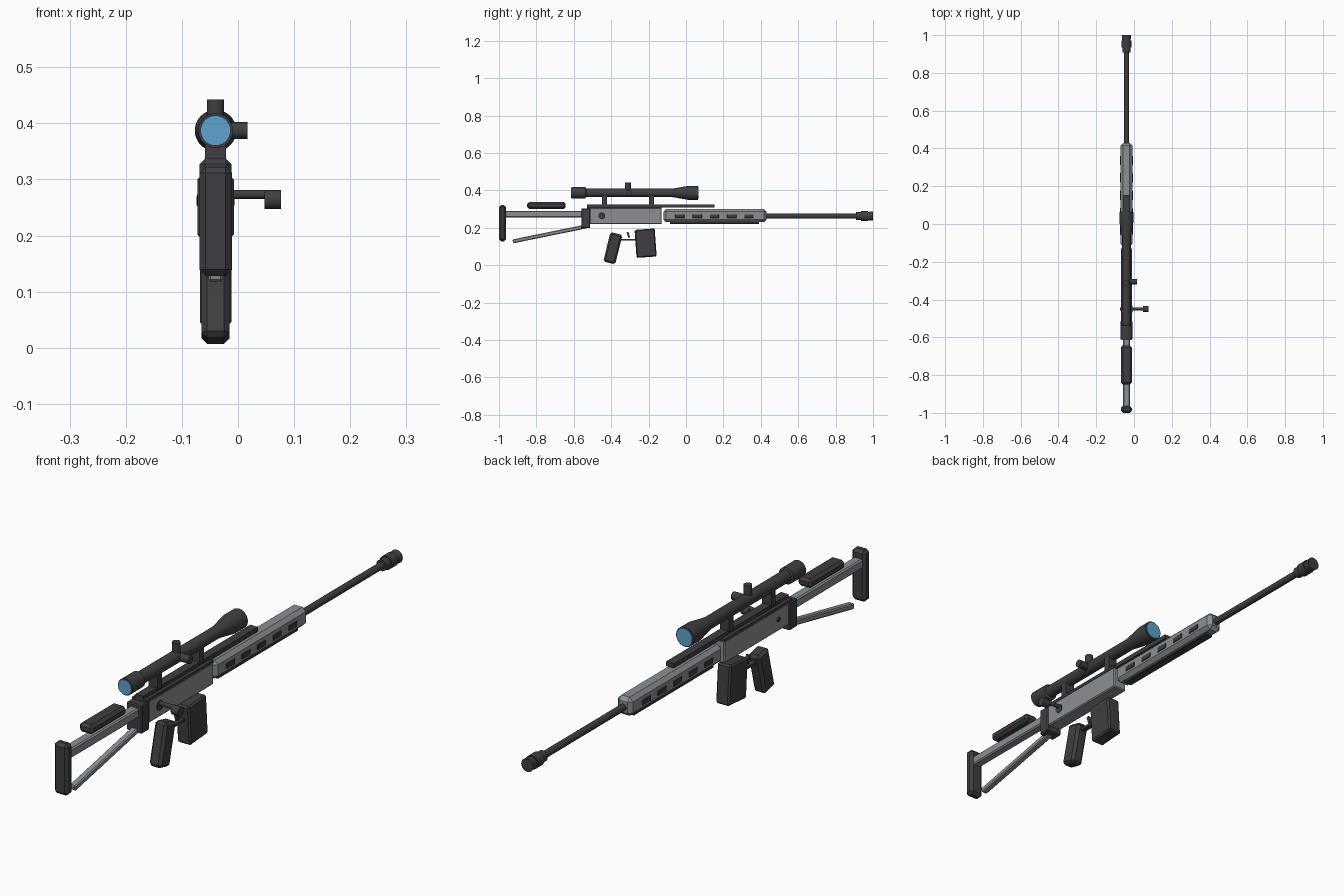
import bpy, bmesh, math
from mathutils import Matrix, Vector

cube = bpy.data.objects.get("Cube")
if cube:
    bpy.data.objects.remove(cube, do_unlink=True)

CX = -0.04  # centre plane of the rifle


def material(name, rgb):
    m = bpy.data.materials.new(name)
    m.use_nodes = True
    m.diffuse_color = (*rgb, 1)
    bsdf = next(n for n in m.node_tree.nodes if n.type == 'BSDF_PRINCIPLED')
    bsdf.inputs["Base Color"].default_value = (*rgb, 1)
    return m


DARK = material("dark gunmetal", (0.05, 0.048, 0.054))
GREY = material("grey metal", (0.26, 0.28, 0.30))
GLASS = material("blue glass", (0.11, 0.37, 0.61))


def finish(bm, name, mat, smooth=False):
    bmesh.ops.recalc_face_normals(bm, faces=bm.faces)
    mesh = bpy.data.meshes.new(name)
    bm.to_mesh(mesh)
    bm.free()
    mesh.materials.append(mat)
    ob = bpy.data.objects.new(name, mesh)
    bpy.context.collection.objects.link(ob)
    if smooth:
        bpy.ops.object.select_all(action='DESELECT')
        ob.select_set(True)
        bpy.context.view_layer.objects.active = ob
        bpy.ops.object.shade_smooth_by_angle(angle=math.radians(35))
    return ob


def box(name, mat, width, y, z, bevel=0.0, tilt=0.0, x=CX):
    """Chamfered box from its y and z extents, tilted about x."""
    bm = bmesh.new()
    bmesh.ops.create_cube(bm, size=1)
    bmesh.ops.scale(bm, vec=(width, y[1] - y[0], z[1] - z[0]), verts=bm.verts)
    if bevel:
        bmesh.ops.bevel(bm, geom=bm.edges[:], offset=bevel, segments=1, affect='EDGES')
    bmesh.ops.rotate(bm, matrix=Matrix.Rotation(math.radians(tilt), 3, 'X'), verts=bm.verts)
    bmesh.ops.translate(bm, vec=(x, sum(y) / 2, sum(z) / 2), verts=bm.verts)
    return finish(bm, name, mat)


def lathe(name, mat, profile, origin, axis='Y', sides=24):
    """Turned part from (position, radius) pairs along an axis, with closed ends."""
    bm = bmesh.new()
    rings = []
    for t, r in profile:
        ring = []
        for i in range(sides):
            a = math.tau * i / sides
            u, v = r * math.cos(a), r * math.sin(a)
            p = {'X': (t, u, v), 'Y': (u, t, v), 'Z': (u, v, t)}[axis]
            ring.append(bm.verts.new(Vector(p) + Vector(origin)))
        rings.append(ring)
    for a, b in zip(rings, rings[1:]):
        for i in range(sides):
            j = (i + 1) % sides
            bm.faces.new((a[i], a[j], b[j], b[i]))
    bm.faces.new(rings[0])
    bm.faces.new(rings[-1])
    return finish(bm, name, mat, True)


# Stock
box("butt_pad", DARK, 0.058, (-1.0, -0.963), (0.128, 0.322), 0.011)
box("stock_bar", GREY, 0.037, (-0.97, -0.55), (0.255, 0.291), 0.005)
box("stock_strut", GREY, 0.026, (-0.93, -0.53), (0.157, 0.178), 0.004, tilt=11.5)
box("cheek_rest", DARK, 0.057, (-0.85, -0.643), (0.302, 0.337), 0.01)

# Receiver
box("receiver_rear_block", DARK, 0.065, (-0.56, -0.513), (0.198, 0.304), 0.004)
box("receiver", GREY, 0.058, (-0.515, -0.13), (0.22, 0.304), 0.004)
box("receiver_top_plate", DARK, 0.058, (-0.53, -0.13), (0.302, 0.312))
box("top_rail", DARK, 0.032, (-0.53, 0.153), (0.308, 0.325))

# Handguard with a row of dark slots on both sides
box("handguard", GREY, 0.062, (-0.12, 0.43), (0.23, 0.3), 0.014)
box("handguard_underside", DARK, 0.034, (-0.085, 0.39), (0.22, 0.232), 0.002)
for side, label in ((1, "left"), (-1, "right")):
    for i in range(5):
        y = -0.033 + 0.0925 * i
        box(f"{label}_handguard_slot_{i + 1}", DARK, 0.008, (y - 0.025, y + 0.025),
            (0.252, 0.272), 0.002, x=CX + side * 0.03)

# Barrel and muzzle brake
AXIS_Z = 0.263
lathe("barrel", DARK, [(0.42, 0.013), (0.92, 0.013)], (CX, 0, AXIS_Z))
lathe("muzzle_brake", DARK, [(0.908, 0.021), (0.935, 0.021), (0.935, 0.026), (0.972, 0.026),
                             (0.972, 0.022), (1.0, 0.025)], (CX, 0, AXIS_Z))

# Magazine, grip and trigger
box("magazine", DARK, 0.056, (-0.27, -0.162), (0.043, 0.193), 0.006, tilt=4)
box("pistol_grip", DARK, 0.05, (-0.424, -0.358), (0.01, 0.172), 0.01, tilt=-14)
box("trigger_guard", DARK, 0.02, (-0.35, -0.265), (0.132, 0.141))
box("trigger", DARK, 0.012, (-0.313, -0.303), (0.147, 0.178), tilt=18)

# Bolt and handle
BOLT_Y = -0.45
lathe("bolt_boss", DARK, [(-0.073, 0.008), (-0.008, 0.018)], (0, BOLT_Y, 0.265), 'X')
lathe("bolt_handle", DARK, [(-0.04, 0.008), (0.055, 0.008)], (0, BOLT_Y, 0.273), 'X')
lathe("bolt_knob", DARK, [(0.047, 0.017), (0.077, 0.017)], (0, BOLT_Y, 0.264), 'X')

# Scope
SCOPE_Z = 0.387
SCOPE = (CX, 0, SCOPE_Z)
lathe("scope_body", DARK, [(-0.612, 0.031), (-0.538, 0.031), (-0.535, 0.023), (-0.07, 0.023),
                           (0.01, 0.037), (0.063, 0.037)], SCOPE, sides=32)
lathe("eyepiece_lens", GLASS, [(-0.615, 0.027), (-0.608, 0.027)], SCOPE)
lathe("objective_lens", GLASS, [(0.06, 0.032), (0.066, 0.032)], SCOPE)
lathe("elevation_turret", DARK, [(0, 0.015), (0.055, 0.015)], (CX, -0.31, SCOPE_Z), 'Z')
lathe("windage_turret", DARK, [(0, 0.015), (0.057, 0.015)], (CX, -0.305, SCOPE_Z), 'X')
for label, y in (("rear", -0.435), ("front", -0.185)):
    box(f"{label}_scope_mount", DARK, 0.038, (y - 0.013, y + 0.013), (0.318, 0.375))
